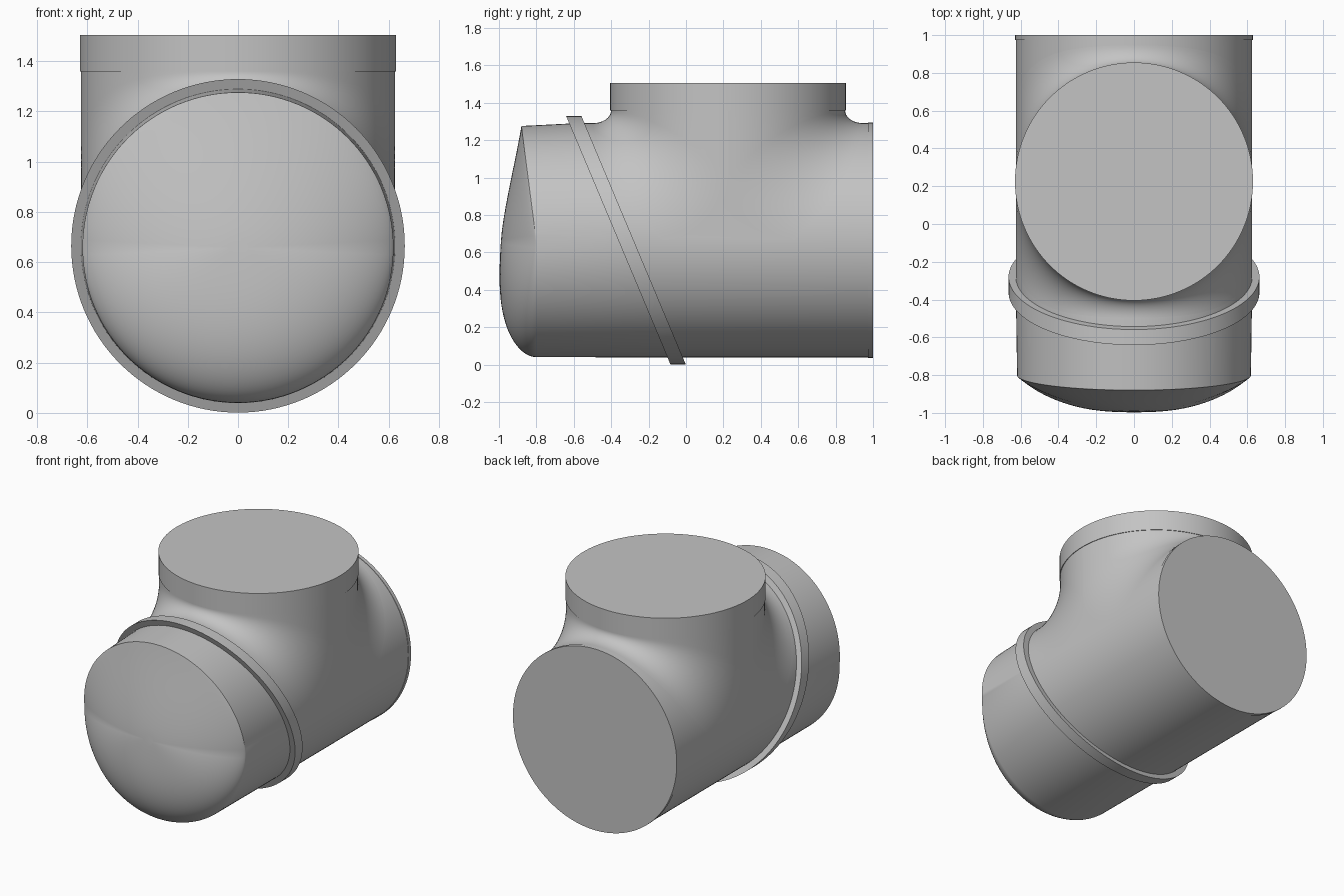
import bpy, bmesh
from math import sin, cos, pi, sqrt, radians

if "Cube" in bpy.data.objects:
    bpy.data.objects.remove(bpy.data.objects["Cube"])

N = 128           # segments around each pipe
R = 0.626         # pipe radius
AXIS = 0.665      # height of the main pipe axis
STEM_Y = 0.225    # centre of the upright branch

grey = bpy.data.materials.new("grey plastic")
grey.use_nodes = True
colour = (0.55, 0.55, 0.55, 1)
grey.diffuse_color = colour
grey.node_tree.nodes["Principled BSDF"].inputs["Base Color"].default_value = colour


def finish(name, bm, angle=30):
    bmesh.ops.remove_doubles(bm, verts=bm.verts, dist=1e-5)
    bmesh.ops.recalc_face_normals(bm, faces=bm.faces)
    mesh = bpy.data.meshes.new(name)
    bm.to_mesh(mesh)
    bm.free()
    mesh.materials.append(grey)
    obj = bpy.data.objects.new(name, mesh)
    bpy.context.collection.objects.link(obj)
    bpy.ops.object.select_all(action='DESELECT')
    obj.select_set(True)
    bpy.context.view_layer.objects.active = obj
    bpy.ops.object.shade_smooth_by_angle(angle=radians(angle))
    return obj


def loft(name, rings, cap_start=True, cap_end=True):
    """Skin closed rings, each a function of the angle around the pipe."""
    bm = bmesh.new()
    rows = [[bm.verts.new(ring(2 * pi * i / N)) for i in range(N)] for ring in rings]
    for a, b in zip(rows, rows[1:]):
        for i in range(N):
            j = (i + 1) % N
            bm.faces.new((a[i], a[j], b[j], b[i]))
    if cap_start:
        bm.faces.new(rows[0])
    if cap_end:
        bm.faces.new(rows[-1])
    return finish(name, bm)


def pipe_ring(y, r=R, slant=0):
    return lambda t: (r * cos(t), y + slant * r * sin(t), AXIS + r * sin(t))


def stem_ring(z, r):
    return lambda t: (r * cos(t), STEM_Y + r * sin(t), z)


# Main pipe, its slanted collar and the rear cap
SLANT, COLLAR_Y = -0.42, -0.321
loft("main_pipe", [pipe_ring(COLLAR_Y, R, SLANT), pipe_ring(0.974)])
loft("slanted_collar", [pipe_ring(COLLAR_Y - 0.041, 0.664, SLANT),
                        pipe_ring(COLLAR_Y + 0.041, 0.664, SLANT)])
loft("rear_cap", [pipe_ring(0.974, R + 0.003), pipe_ring(1.0, R + 0.003)])

# Upright branch rim
loft("top_rim", [stem_ring(1.36, R + 0.004), stem_ring(1.505, R + 0.004)])


# Front head: short tapered tube closed by a bulging face, crisp above, rounded below
def head_ring(s):
    def point(t):
        up = sin(t)
        rim = -0.8 - 0.08 * max(up, 0)
        if up > 0:
            p, q = 2 - 0.4 * up, 1.25 - 0.25 * up
        else:
            p, q = 2 - up, 1.25 - 0.75 * up
        bulge = max(1 - s ** p, 0) ** (1 / q)
        y = rim + (-0.99 - rim) * bulge + 0.035 * up * s * (1 - s * s)
        return (0.619 * s * cos(t), y, 0.658 + 0.618 * s * up)
    return point


STEPS = 24
loft("front_head", [pipe_ring(COLLAR_Y, R, SLANT)] +
     [head_ring(sin(pi / 2 * k / STEPS)) for k in range(STEPS, 0, -1)])


# Flared blend between the upright branch and the main pipe
def blend_column(t):
    u, side = cos(t), (1 if sin(t) >= 0 else -1)
    c = R * sqrt(max(1 - u * u, 0))
    rise, run = 0.067 + 0.28 * u * u, 0.095 + 0.26 * u * u
    column = [(R * u, STEM_Y + side * c, 1.362)]
    for k in range(17):
        a = pi / 2 * k / 16
        column.append((R * u, STEM_Y + side * (c + run * (1 - cos(a))),
                       AXIS + c + rise * (1 - sin(a)) + 0.0005))
    return column


bm = bmesh.new()
for half in (0, pi):
    columns = [[bm.verts.new(p) for p in blend_column(half + (1e-9 if i == 0 else pi * i / 64 - (1e-9 if i == 64 else 0)))]
               for i in range(65)]
    for a, b in zip(columns, columns[1:]):
        for k in range(len(a) - 1):
            bm.faces.new((a[k], a[k + 1], b[k + 1], b[k]))
# Close the small side gaps where the two halves meet
for x in (-R, R):
    edge = [v for v in bm.verts if abs(v.co.x - x) < 1e-6]
    front = sorted((v for v in edge if v.co.y <= STEM_Y), key=lambda v: -v.co.z)
    back = sorted((v for v in edge if v.co.y > STEM_Y), key=lambda v: -v.co.z)
    for k in range(min(len(front), len(back)) - 1):
        bm.faces.new((front[k], front[k + 1], back[k + 1], back[k]))
blend = finish("branch_blend", bm, 60)
if sum(p.normal.z * p.area for p in blend.data.polygons) < 0:
    blend.data.flip_normals()
